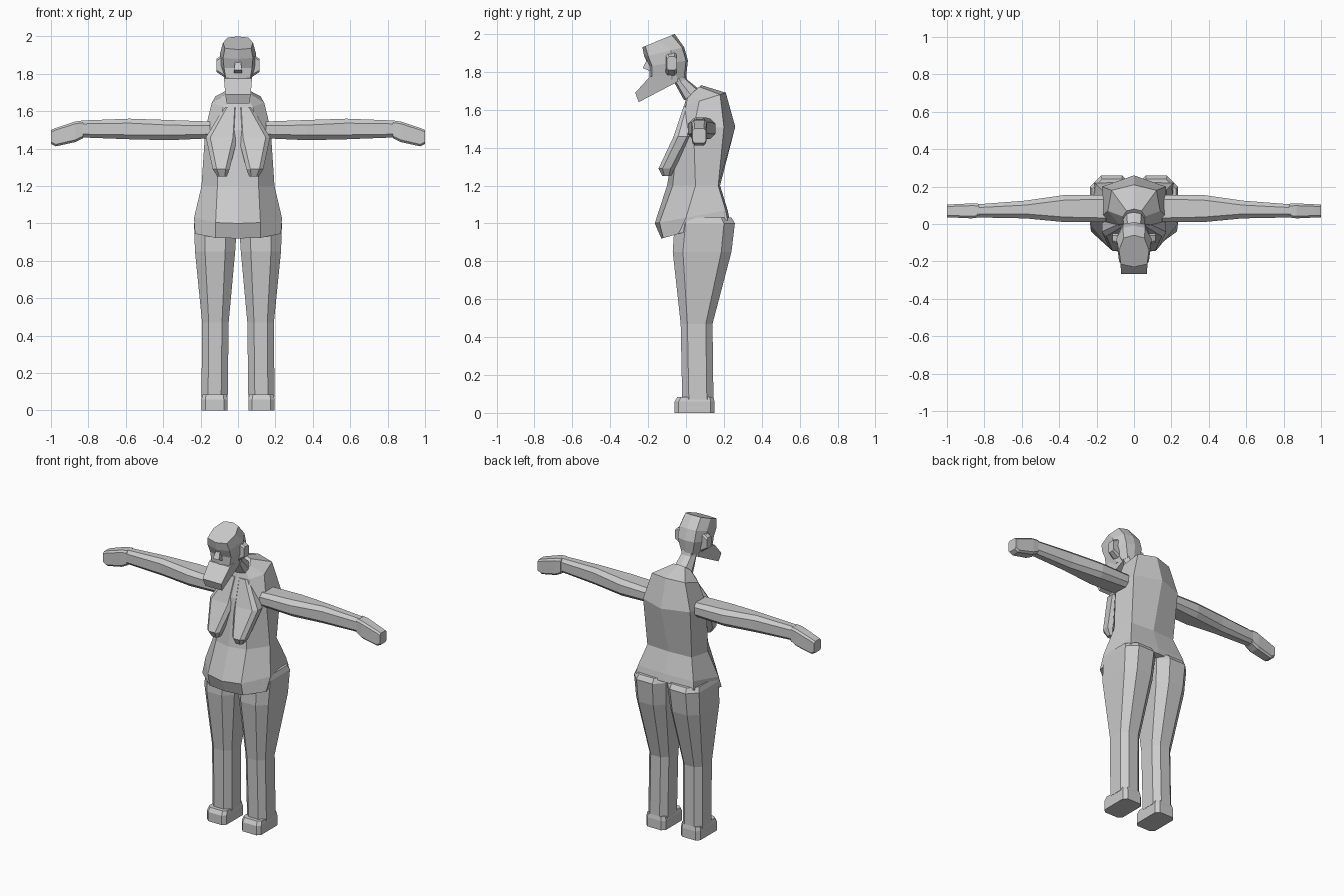
import bpy
import bmesh
from mathutils import Vector

default_cube = bpy.data.objects.get("Cube")
if default_cube:
    bpy.data.objects.remove(default_cube, do_unlink=True)

# One plain grey for the whole figure
grey = bpy.data.materials.new("plain_grey")
grey.use_nodes = True
grey.diffuse_color = (0.6, 0.6, 0.6, 1)
shader = next(n for n in grey.node_tree.nodes if n.type == "BSDF_PRINCIPLED")
shader.inputs["Base Color"].default_value = grey.diffuse_color
shader.inputs["Roughness"].default_value = 0.8


def loft(name, rings, mirror=False):
    """Skin a closed, capped body through rings of equal point count."""
    bm = bmesh.new()
    loops = [[bm.verts.new(Vector(p)) for p in ring] for ring in rings]
    count = len(loops[0])
    for low, high in zip(loops, loops[1:]):
        for i in range(count):
            j = (i + 1) % count
            bm.faces.new((low[i], low[j], high[j], high[i]))
    bm.faces.new(list(reversed(loops[0])))
    bm.faces.new(loops[-1])
    bmesh.ops.recalc_face_normals(bm, faces=bm.faces[:])
    mesh = bpy.data.meshes.new(name)
    bm.to_mesh(mesh)
    bm.free()
    mesh.materials.append(grey)
    obj = bpy.data.objects.new(name, mesh)
    bpy.context.collection.objects.link(obj)
    if mirror:
        modifier = obj.modifiers.new("other_side", "MIRROR")
        modifier.use_mirror_merge = False
    return obj


def body_ring(z_front, z_back, y_front, corner, side, back, y_back):
    """Symmetric eight-sided section, tilted from front height to back height."""
    def place(x, y):
        t = (y - y_front) / (y_back - y_front)
        return (x, y, z_front + t * (z_back - z_front))
    half = [corner, side, back]
    right = [place(x, y) for x, y in half]
    left = [place(-x, y) for x, y in reversed(half)]
    return [place(0, y_front)] + right + [place(0, y_back)] + left


def chamfered(a0, a1, b0, b1, cut=0.25):
    """Rectangle with its four corners cut off, as pairs."""
    c = cut * min(a1 - a0, b1 - b0)
    return [(a0 + c, b0), (a1 - c, b0), (a1, b0 + c), (a1, b1 - c),
            (a1 - c, b1), (a0 + c, b1), (a0, b1 - c), (a0, b0 + c)]


def upright_limb(name, sections, cut):
    """Mirrored limb running along z; each section is height plus bounds."""
    loft(name, [[(x, y, z) for x, y in chamfered(*bounds, cut)]
                for z, *bounds in sections], mirror=True)


def sideways_limb(name, sections, cut):
    """Mirrored limb running along x; each section is distance plus bounds."""
    loft(name, [[(x, y, z) for y, z in chamfered(*bounds, cut)]
                for x, *bounds in sections], mirror=True)


def wedge(name, outline):
    """Symmetric block from a side outline of half-width, y and z."""
    loft(name, [[(s * w, y, z) for w, y, z in outline] for s in (-1, 1)])


# Torso from the shirt hem up to the neck base
loft("torso", [
    body_ring(0.92, 1.02, -0.13, (0.12, -0.12), (0.23, -0.04), (0.21, 0.22), 0.23),
    body_ring(1.0, 1.07, -0.165, (0.12, -0.14), (0.235, 0), (0.2, 0.21), 0.22),
    body_ring(1.2, 1.2, -0.1, (0.11, -0.07), (0.195, 0.05), (0.16, 0.17), 0.18),
    body_ring(1.5, 1.51, -0.05, (0.1, -0.04), (0.175, 0.04), (0.17, 0.2), 0.26),
    body_ring(1.62, 1.69, -0.01, (0.08, 0), (0.14, 0.07), (0.12, 0.18), 0.21),
    body_ring(1.66, 1.73, 0, (0.05, 0.01), (0.06, 0.04), (0.04, 0.07), 0.08),
])

# Hanging chest
upright_limb("breast", [
    (1.25, 0.06, 0.11, -0.125, -0.08),
    (1.29, 0.045, 0.135, -0.145, -0.06),
    (1.46, 0.003, 0.172, -0.065, 0.03),
    (1.62, 0.002, 0.075, -0.012, 0.05),
], 0.25)

# Neck leaning forward into the head
loft("neck", [
    body_ring(1.65, 1.7, -0.01, (0.05, 0), (0.06, 0.03), (0.04, 0.07), 0.08),
    body_ring(1.74, 1.76, -0.06, (0.04, -0.05), (0.05, -0.03), (0.035, 0), 0.005),
    body_ring(1.82, 1.83, -0.1, (0.04, -0.09), (0.05, -0.05), (0.03, -0.02), -0.01),
])

# Head tilted forward with a flat crown
loft("head", [
    body_ring(1.74, 1.77, -0.19, (0.06, -0.18), (0.065, -0.08), (0.04, -0.01), 0),
    body_ring(1.83, 1.86, -0.195, (0.075, -0.18), (0.095, -0.08), (0.06, 0), 0.01),
    body_ring(1.88, 1.93, -0.22, (0.08, -0.2), (0.095, -0.08), (0.06, -0.02), -0.01),
    body_ring(1.93, 2, -0.23, (0.07, -0.215), (0.08, -0.14), (0.055, -0.075), -0.06),
])

# Beard jutting out from the jaw, and the nose
wedge("beard", [(0.075, -0.19, 1.775), (0.068, -0.268, 1.69), (0.06, -0.25, 1.64),
                (0.055, -0.04, 1.75), (0.07, -0.06, 1.8)])
wedge("nose", [(0.012, -0.2, 1.88), (0.022, -0.228, 1.82), (0.02, -0.18, 1.8)])

# Ears
sideways_limb("ear", [
    (0.07, -0.11, -0.05, 1.78, 1.91),
    (0.115, -0.1, -0.05, 1.81, 1.88),
], 0.2)

# Arms held straight out, ending in mitten hands
sideways_limb("arm", [
    (0.15, 0.01, 0.155, 1.455, 1.545),
    (0.37, 0.01, 0.155, 1.445, 1.553),
    (0.58, 0.03, 0.125, 1.45, 1.56),
    (0.84, 0.035, 0.105, 1.46, 1.55),
], 0.25)
sideways_limb("hand", [
    (0.83, 0.035, 0.108, 1.455, 1.55),
    (0.87, 0.03, 0.11, 1.435, 1.545),
    (0.975, 0.035, 0.105, 1.412, 1.51),
    (1.0, 0.035, 0.105, 1.425, 1.5),
], 0.15)

# Trouser legs and shoes
upright_limb("leg", [
    (0.07, 0.055, 0.195, -0.02, 0.145),
    (0.47, 0.05, 0.192, -0.028, 0.14),
    (0.85, 0.015, 0.23, -0.07, 0.24),
    (1.0, 0.005, 0.235, -0.06, 0.258),
    (1.03, 0.01, 0.225, -0.05, 0.24),
], 0.25)
upright_limb("shoe", [
    (0, 0.055, 0.195, -0.06, 0.15),
    (0.06, 0.055, 0.195, -0.06, 0.15),
    (0.085, 0.06, 0.19, -0.045, 0.145),
], 0.15)
